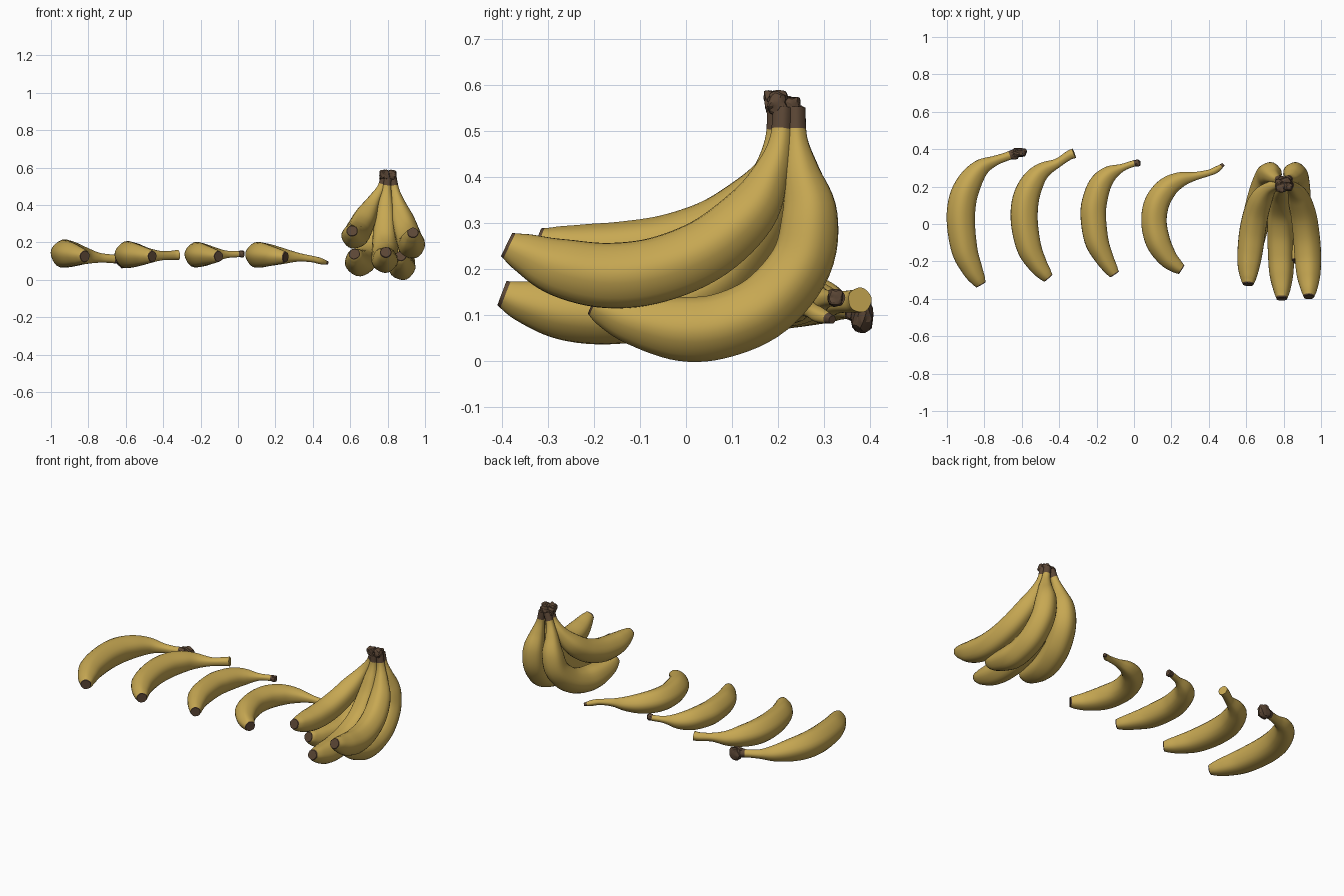
import bpy, bmesh, math, random
from mathutils import Vector, noise

random.seed(4)


def material(name, rgb):
    m = bpy.data.materials.new(name)
    m.diffuse_color = (*rgb, 1)
    return m


YELLOW = material("banana yellow", (0.57, 0.39, 0.085))
BROWN = material("dry brown", (0.105, 0.062, 0.036))
SIDES, STEPS = 24, 6


def resample(rows):
    """Catmull-Rom curve through rows of (x, y, z, radius)."""
    p = [Vector(r) for r in rows]
    p = [2 * p[0] - p[1]] + p + [2 * p[-1] - p[-2]]
    out = []
    for i in range(1, len(p) - 2):
        a, b, c, d = p[i - 1:i + 3]
        for k in range(STEPS):
            t = k / STEPS
            out.append(0.5 * (2 * b + (c - a) * t + (2 * a - 5 * b + 4 * c - d) * t * t
                              + (3 * b - a - 3 * c + d) * t ** 3))
    return out + [p[-2]]


def banana(name, rows, brown_rings=1):
    """Tube swept from stem to tip, with soft ridges and brown ends."""
    pts = resample(rows)
    pos = [q.to_3d() for q in pts]
    bm = bmesh.new()
    rings, side = [], None
    last = len(pos) - 1
    for i, c in enumerate(pos):
        tan = (pos[min(i + 1, last)] - pos[max(i - 1, 0)]).normalized()
        if side is None:
            side = tan.orthogonal()
        side = (side - tan * side.dot(tan)).normalized()
        up = tan.cross(side)
        rad = pts[i][3]
        ring = []
        for k in range(SIDES):
            a = math.tau * k / SIDES
            r = rad * (1 + 0.025 * math.cos(5 * a))
            ring.append(bm.verts.new(c + (side * math.cos(a) + up * math.sin(a)) * r))
        rings.append(ring)
    for i in range(last):
        for k in range(SIDES):
            j = (k + 1) % SIDES
            f = bm.faces.new((rings[i][k], rings[i][j], rings[i + 1][j], rings[i + 1][k]))
            f.material_index = int(i < brown_rings or i >= last - 1)
    # end caps, the blossom tip always brown
    bm.faces.new(rings[0][::-1]).material_index = int(brown_rings > 0)
    tip = bm.faces.new(rings[-1])
    tip.material_index = 1
    bmesh.ops.recalc_face_normals(bm, faces=bm.faces)
    return finish(bm, name, (YELLOW, BROWN), 40)


def finish(bm, name, mats, angle):
    me = bpy.data.meshes.new(name)
    bm.to_mesh(me)
    bm.free()
    for m in mats:
        me.materials.append(m)
    for f in me.polygons:
        f.use_smooth = True
    me.set_sharp_from_angle(angle=math.radians(angle))
    ob = bpy.data.objects.new(name, me)
    bpy.context.collection.objects.link(ob)
    return ob


def lump(name, blobs):
    """Rough dry stem end made of craggy blobs (x, y, z, sx, sy, sz)."""
    bm = bmesh.new()
    for x, y, z, *s in blobs:
        seed = Vector([random.uniform(0, 50) for _ in range(3)])
        new = bmesh.ops.create_icosphere(bm, subdivisions=3, radius=1)["verts"]
        for v in new:
            k = 1 + 0.28 * noise.noise(v.co * 1.8 + seed)
            # squared-off shape, broken like a cut stalk
            m = max(abs(c) for c in v.co)
            d = v.co * (k * (0.6 + 0.4 / m) * 0.87)
            v.co = Vector((x + d.x * s[0], y + d.y * s[1], z + d.z * s[2]))
    return finish(bm, name, (BROWN,), 25)


# Four loose bananas, left to right
banana("loose_banana_1", [
    (-.64, .375, .11, .025), (-.69, .357, .113, .023), (-.75, .335, .118, .028),
    (-.82, .298, .128, .047), (-.877, .225, .135, .065), (-.915, .13, .138, .074),
    (-.925, .01, .138, .075), (-.905, -.14, .135, .069), (-.865, -.24, .13, .055),
    (-.835, -.295, .127, .041), (-.818, -.325, .125, .028)], 3)
banana("loose_banana_2", [
    (-.32, .378, .133, .027), (-.35, .365, .13, .025), (-.41, .325, .128, .025),
    (-.487, .285, .128, .044), (-.54, .225, .132, .061), (-.578, .13, .133, .071),
    (-.585, .01, .133, .072), (-.56, -.125, .131, .066), (-.515, -.215, .128, .052),
    (-.478, -.265, .126, .039), (-.457, -.29, .125, .028)], 0)
banana("loose_banana_3", [
    (.025, .327, .138, .019), (-.005, .322, .137, .017), (-.065, .30, .135, .021),
    (-.13, .267, .132, .044), (-.177, .215, .132, .059), (-.205, .14, .133, .066),
    (-.217, .05, .133, .068), (-.2, -.085, .132, .064), (-.16, -.178, .129, .05),
    (-.123, -.24, .126, .037), (-.103, -.27, .125, .027)], 5)
banana("loose_banana_4", [
    (.478, .318, .09, .009), (.44, .29, .1, .017), (.4, .273, .11, .017),
    (.325, .255, .12, .023), (.245, .235, .126, .042), (.175, .19, .131, .058),
    (.123, .11, .133, .067), (.108, .01, .132, .068), (.13, -.095, .131, .066),
    (.178, -.178, .127, .053), (.225, -.223, .123, .039), (.255, -.243, .121, .028)], 2)

# Dry stalk ends of the loose bananas
lump("stalk_end_1", [(-.612, .383, .105, .042, .028, .045), (-.64, .368, .112, .026, .026, .028)])
lump("stalk_end_3", [(.02, .326, .138, .018, .019, .021)])

# Bunch: three bananas in front
banana("bunch_banana_upper_left", [
    (.785, .205, .55, .022), (.765, .205, .49, .023), (.725, .19, .42, .037),
    (.685, .14, .345, .059), (.655, .06, .285, .067), (.635, -.04, .248, .07),
    (.623, -.14, .235, .068), (.615, -.22, .238, .06), (.612, -.285, .25, .044),
    (.61, -.323, .262, .028)], 4)
banana("bunch_banana_middle", [
    (.80, .2, .55, .024), (.795, .197, .48, .026), (.79, .185, .40, .045),
    (.787, .15, .295, .062), (.785, .07, .19, .069), (.783, -.04, .13, .071),
    (.785, -.16, .108, .07), (.787, -.265, .111, .064), (.79, -.35, .13, .046),
    (.79, -.4, .148, .028)], 4)
banana("bunch_banana_upper_right", [
    (.825, .21, .55, .022), (.838, .205, .48, .024), (.855, .185, .41, .038),
    (.88, .14, .325, .059), (.905, .05, .245, .068), (.92, -.06, .198, .071),
    (.928, -.17, .185, .071), (.932, -.275, .203, .063), (.935, -.35, .234, .044),
    (.935, -.39, .253, .028)], 4)

# Bunch: two bananas curling under from the back
banana("bunch_banana_lower_left", [
    (.79, .235, .55, .021), (.765, .24, .48, .024), (.745, .253, .41, .038),
    (.73, .268, .32, .06), (.715, .25, .22, .068), (.69, .175, .14, .072),
    (.665, .08, .1, .073), (.645, -.02, .094, .072), (.632, -.12, .11, .057),
    (.626, -.175, .128, .041), (.622, -.2, .138, .028)], 4)
banana("bunch_banana_lower_right", [
    (.82, .238, .55, .021), (.832, .24, .48, .024), (.845, .25, .41, .04),
    (.857, .268, .32, .06), (.865, .25, .215, .067), (.872, .175, .123, .07),
    (.876, .08, .078, .07), (.877, -.01, .07, .069), (.875, -.11, .09, .055),
    (.872, -.17, .113, .041), (.87, -.2, .128, .028)], 4)

# Dry crown joining the bunch
lump("bunch_crown", [
    (.785, .193, .564, .032, .028, .031), (.822, .2, .562, .029, .026, .03),
    (.81, .229, .543, .034, .022, .036), (.778, .222, .55, .024, .022, .028)])
